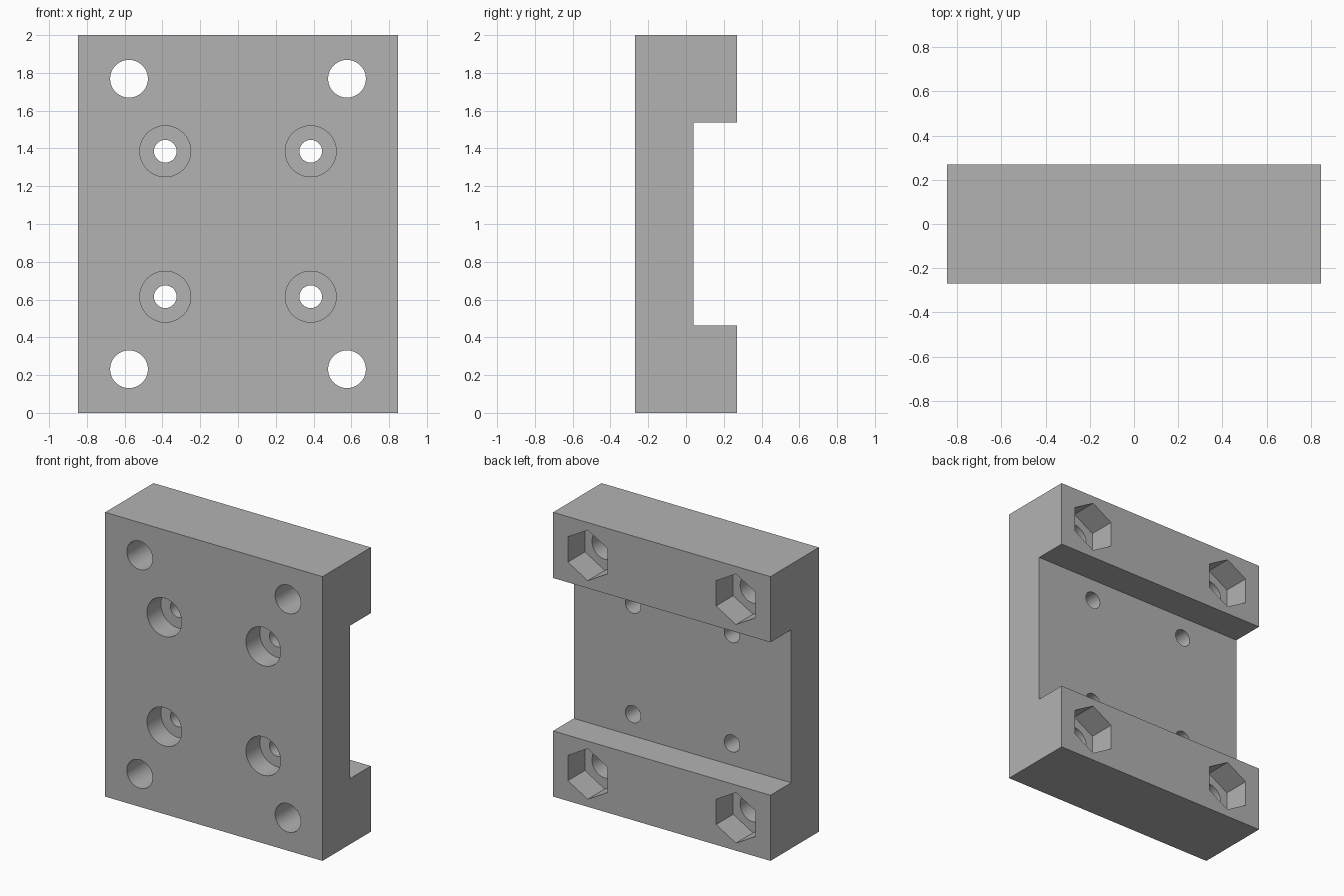
import bpy
import bmesh
import math
from mathutils import Matrix

cube = bpy.data.objects.get("Cube")
if cube:
    bpy.data.objects.remove(cube, do_unlink=True)

WIDTH, DEPTH, HEIGHT = 1.692, 0.538, 2.0
FRONT, BACK = -DEPTH / 2, DEPTH / 2
MID = HEIGHT / 2

grey = bpy.data.materials.new("plain grey")
grey.use_nodes = True
colour = (0.448, 0.448, 0.448, 1)
grey.diffuse_color = colour
grey.node_tree.nodes["Principled BSDF"].inputs["Base Color"].default_value = colour


def add_object(name, bm):
    mesh = bpy.data.meshes.new(name)
    bmesh.ops.recalc_face_normals(bm, faces=bm.faces)
    bm.to_mesh(mesh)
    bm.free()
    obj = bpy.data.objects.new(name, mesh)
    mesh.materials.append(grey)
    bpy.context.collection.objects.link(obj)
    return obj


def add_prism(bm, x, z, radius, y0, y1, sides):
    """Prism along y with its first corner pointing along x."""
    place = Matrix.Translation((x, (y0 + y1) / 2, z)) @ Matrix.Rotation(math.pi / 2, 4, 'X')
    bmesh.ops.create_cone(bm, cap_ends=True, segments=sides, radius1=radius,
                          radius2=radius, depth=y1 - y0, matrix=place)


def four_prisms(bm, dx, dz, *shape):
    for sx in (-1, 1):
        for sz in (-1, 1):
            add_prism(bm, sx * dx, MID + sz * dz, *shape)


# Block with a channel across its back: side profile extruded along x
bm = bmesh.new()
floor, half = FRONT + 0.308, 0.538
profile = [(FRONT, 0), (BACK, 0), (BACK, MID - half), (floor, MID - half),
           (floor, MID + half), (BACK, MID + half), (BACK, HEIGHT), (FRONT, HEIGHT)]
face = bm.faces.new([bm.verts.new((-WIDTH / 2, y, z)) for y, z in profile])
swept = bmesh.ops.extrude_face_region(bm, geom=[face])["geom"]
bmesh.ops.translate(bm, vec=(WIDTH, 0, 0),
                    verts=[v for v in swept if isinstance(v, bmesh.types.BMVert)])
block = add_object("mounting_block", bm)

# Through holes: large at the corners, small inside
CORNER, INNER = (0.577, 0.769), (0.385, 0.385)
holes = bmesh.new()
four_prisms(holes, *CORNER, 0.1, FRONT - 0.1, BACK + 0.1, 48)
four_prisms(holes, *INNER, 0.06, FRONT - 0.1, BACK + 0.1, 48)

# Pockets: round counterbores in front, hexagonal nut traps behind
pockets = bmesh.new()
four_prisms(pockets, *INNER, 0.135, FRONT - 0.1, FRONT + 0.154, 48)
four_prisms(pockets, *CORNER, 0.178, BACK - 0.19, BACK + 0.1, 6)

# Cut and apply
bpy.context.view_layer.objects.active = block
block.select_set(True)
for name, bm in (("hole_cutter", holes), ("pocket_cutter", pockets)):
    cutter = add_object(name, bm)
    cutter.hide_render = True
    cut = block.modifiers.new(name, 'BOOLEAN')
    cut.operation = 'DIFFERENCE'
    cut.solver = 'EXACT'
    cut.object = cutter
    bpy.ops.object.modifier_apply(modifier=cut.name)
    bpy.data.objects.remove(cutter, do_unlink=True)

bpy.ops.object.shade_smooth_by_angle(angle=math.radians(30))
